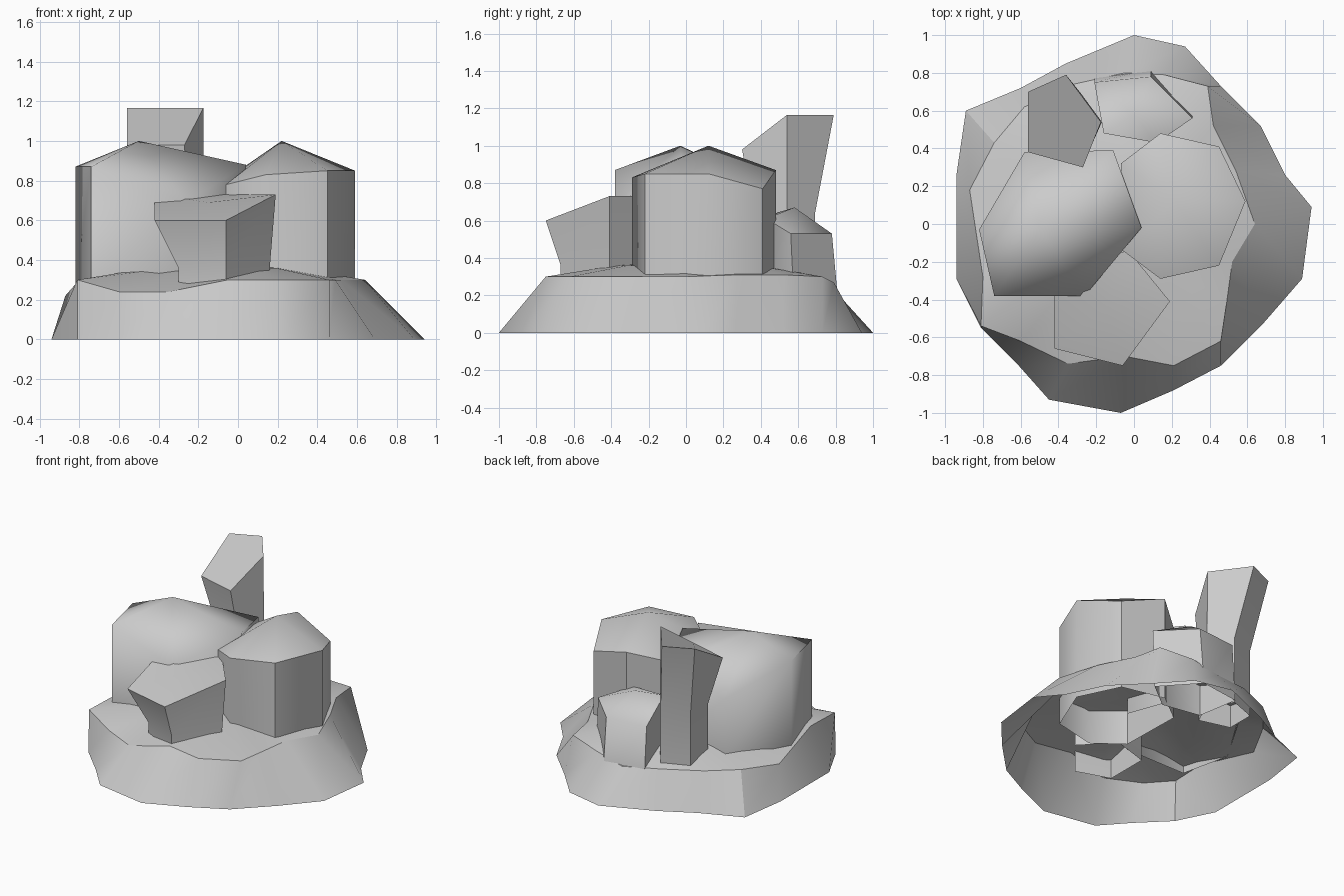
import bpy, math

if "Cube" in bpy.data.objects:
    bpy.data.objects.remove(bpy.data.objects["Cube"])

def build(name, rings, apex=None, angle=50):
    """Loft equal-length rings from bottom to top; the underside stays open."""
    n = len(rings[0])
    verts = [p for ring in rings for p in ring]
    faces = []
    for k in range(len(rings) - 1):
        for i in range(n):
            j = (i + 1) % n
            faces.append((k*n + i, k*n + j, (k+1)*n + j, (k+1)*n + i))
    top = (len(rings) - 1) * n
    if apex:
        verts.append(apex)
        faces += [(top + i, top + (i + 1) % n, len(verts) - 1) for i in range(n)]
    else:
        faces.append(tuple(range(top, top + n)))
    mesh = bpy.data.meshes.new(name)
    mesh.from_pydata(verts, [], faces)
    mesh.update()
    obj = bpy.data.objects.new(name, mesh)
    bpy.context.collection.objects.link(obj)
    bpy.ops.object.select_all(action='DESELECT')
    obj.select_set(True)
    bpy.context.view_layer.objects.active = obj
    bpy.ops.object.shade_smooth_by_angle(angle=math.radians(angle))
    return obj

def flat(points, z):
    return [(p[0], p[1], z) for p in points]

# Craggy base skirt with a gently domed top
foot = [(0, 1), (.27, .94), (.46, .73), (.67, .52), (.80, .26), (.94, .09),
        (.89, -.29), (.69, -.52), (.46, -.75), (.21, -.88), (-.07, -1),
        (-.45, -.93), (-.61, -.75), (-.81, -.55), (-.94, -.29), (-.94, .26),
        (-.89, .60), (-.60, .72), (-.36, .85)][::-1]
rim = [(-.05, .80, .22), (.16, .79, .27), (.39, .73, .30), (.42, .52, .31),
       (.54, .28, .31), (.64, 0, .30), (.52, -.2, .30), (.49, -.42, .30),
       (.46, -.62, .30), (.21, -.75, .30), (-.05, -.70, .30), (-.35, -.74, .24),
       (-.60, -.62, .24), (-.81, -.54, .30), (-.80, -.28, .30), (-.87, .18, .22),
       (-.74, .43, .24), (-.58, .62, .26), (-.32, .74, .25)][::-1]
dome = [(x * .5 - .04, y * .5, .36) for x, y, z in rim]
build("rock_base", [flat(foot, 0), rim, dome], apex=(-.05, 0, .38), angle=32)

# Large left block
left = [(-.82, -.03, .87), (-.74, -.38, .87), (-.26, -.38, .69),
        (.04, -.02, .88), (-.11, .39, .80), (-.58, .38, .69)]
build("left_block", [flat(left, .26), left], apex=(-.50, -.03, 1.0), angle=60)

# Large right block
right = [(-.06, -.14, .78), (.14, -.29, .83), (.45, -.22, .85), (.59, .12, .85),
         (.45, .41, .77), (.14, .48, .87), (-.07, .32, .80)]
build("right_block", [flat(right, .12), right], apex=(.22, .12, 1.0))

# Flared front block
front = [(-.42, -.66, .60), (-.06, -.75, .60), (.19, -.41, .73),
         (-.03, -.14, .73), (-.42, -.25, .73)]
waist = [(-.30, -.59), (-.06, -.67), (.16, -.41), (-.04, -.20), (-.30, -.28)]
build("front_block", [flat(waist, .15), flat(waist, .36), front],
      apex=(-.15, -.44, .69), angle=35)

# Low back block
back = [(-.16, .48, .64), (.12, .43, .61), (.31, .56, .53),
        (.09, .78, .53), (-.21, .75, .53)]
back_foot = [(-.16, .48), (.12, .43), (.31, .58), (.09, .82), (-.21, .78)]
build("back_block", [flat(back_foot, .1), back], apex=(.0, .58, .67))

# Tall flared pillar at the back left
tall = [(-.56, .38, .98), (-.27, .30, .98), (-.175, .54, 1.165),
        (-.36, .79, 1.165), (-.56, .70, 1.165)]
neck = [(-.47, .42), (-.25, .36), (-.17, .54), (-.28, .69), (-.47, .62)]
build("tall_pillar", [flat(neck, .15), flat(neck, .64), tall], angle=20)
